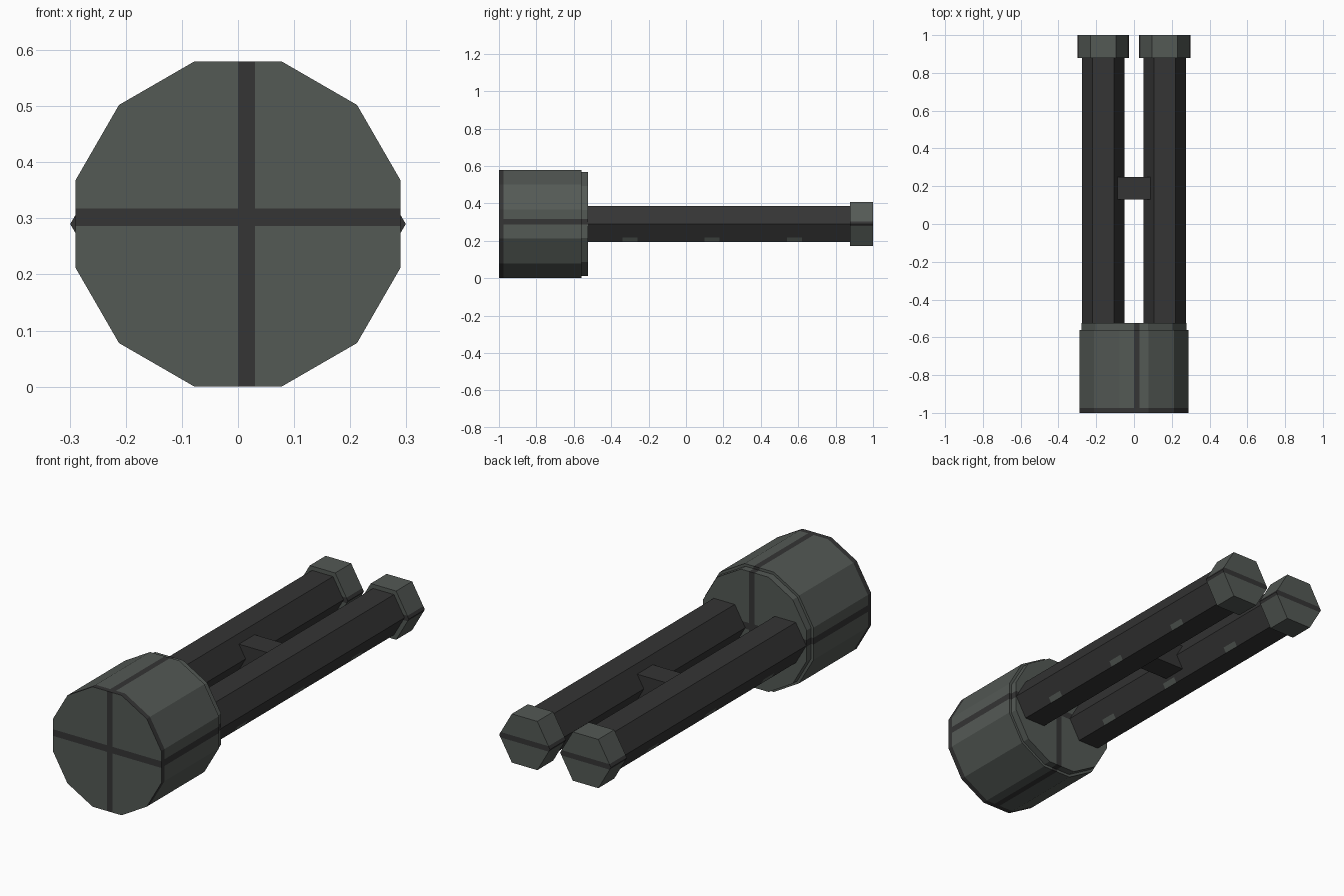
import bpy, bmesh
from math import cos, sin, pi
from mathutils import Vector

cube = bpy.data.objects.get("Cube")
if cube:
    bpy.data.objects.remove(cube)

AXIS_Z = 0.29


def material(name, rgb):
    m = bpy.data.materials.new(name)
    m.use_nodes = True
    m.diffuse_color = (*rgb, 1)
    m.node_tree.nodes["Principled BSDF"].inputs["Base Color"].default_value = (*rgb, 1)
    return m


green_grey = material("green_grey", (0.088, 0.100, 0.091))
charcoal = material("charcoal", (0.035, 0.035, 0.035))


def add_prism(bm, sides, cx, rings, turn=0.0):
    """Closed prism along y; rings is a list of (y, radius)."""
    loops = []
    for y, r in rings:
        angles = [turn + 2 * pi * i / sides for i in range(sides)]
        loops.append([bm.verts.new((cx + r * cos(a), y, AXIS_Z + r * sin(a))) for a in angles])
    for a, b in zip(loops, loops[1:]):
        for i in range(sides):
            j = (i + 1) % sides
            bm.faces.new((a[i], a[j], b[j], b[i]))
    bm.faces.new(loops[0])
    bm.faces.new(loops[-1])


def cut(bm, axis, values):
    """Slice all faces at the given positions so that colours can follow."""
    normal = Vector([float(k == axis) for k in range(3)])
    for v in values:
        geom = bm.verts[:] + bm.edges[:] + bm.faces[:]
        bmesh.ops.bisect_plane(bm, geom=geom, plane_co=normal * v, plane_no=normal, dist=1e-5)


def finish(bm, name, is_second, mats):
    bmesh.ops.recalc_face_normals(bm, faces=bm.faces[:])
    bm.normal_update()
    for f in bm.faces:
        f.material_index = int(is_second(f.calc_center_median(), f.normal))
    mesh = bpy.data.meshes.new(name)
    bm.to_mesh(mesh)
    bm.free()
    for m in mats:
        mesh.materials.append(m)
    obj = bpy.data.objects.new(name, mesh)
    bpy.context.collection.objects.link(obj)


# Drum with a stepped collar, crossed stripes and a dark front rim
STRIPE_X, STRIPE_Z, RIM_Y = (0.0, 0.03), (0.286, 0.318), -0.975
bm = bmesh.new()
add_prism(bm, 12, 0, [(-1, 0.3), (-0.56, 0.3), (-0.56, 0.287), (-0.525, 0.287)], pi / 12)
cut(bm, 0, STRIPE_X)
cut(bm, 2, STRIPE_Z)
cut(bm, 1, [RIM_Y])


def drum_dark(c, n):
    in_x = STRIPE_X[0] < c.x < STRIPE_X[1]
    in_z = STRIPE_Z[0] < c.z < STRIPE_Z[1]
    return in_x or in_z or (c.y < RIM_Y and abs(n.y) < 0.5)


finish(bm, "drum", drum_dark, [green_grey, charcoal])

# Two hexagonal rods with worn patches underneath, each with a striped end cap
SPOTS, SPOT_HALF, SPOT_TOP = (-0.3, 0.14, 0.58), 0.04, 0.217
for side, cx in (("right", -0.163), ("left", 0.163)):
    bm = bmesh.new()
    add_prism(bm, 6, cx, [(-0.54, 0.1125), (0.89, 0.1125)])
    cut(bm, 1, [s + d for s in SPOTS for d in (-SPOT_HALF, SPOT_HALF)])
    cut(bm, 2, [SPOT_TOP])
    finish(bm, side + "_rod",
           lambda c, n: c.z < SPOT_TOP and -0.9 < n.z < -0.1
           and any(abs(c.y - s) < SPOT_HALF for s in SPOTS),
           [charcoal, green_grey])

    bm = bmesh.new()
    add_prism(bm, 6, cx, [(0.878, 0.136), (1.0, 0.136)])
    cut(bm, 2, (0.278, 0.304))
    finish(bm, side + "_cap", lambda c, n: 0.278 < c.z < 0.304, [green_grey, charcoal])

# Small block bridging the rods
bm = bmesh.new()
bmesh.ops.create_cube(bm, size=1)
bmesh.ops.scale(bm, verts=bm.verts[:], vec=(0.2, 0.12, 0.124))
bmesh.ops.translate(bm, verts=bm.verts[:], vec=(0, 0.19, AXIS_Z))
finish(bm, "bridge_block", lambda c, n: False, [charcoal])
